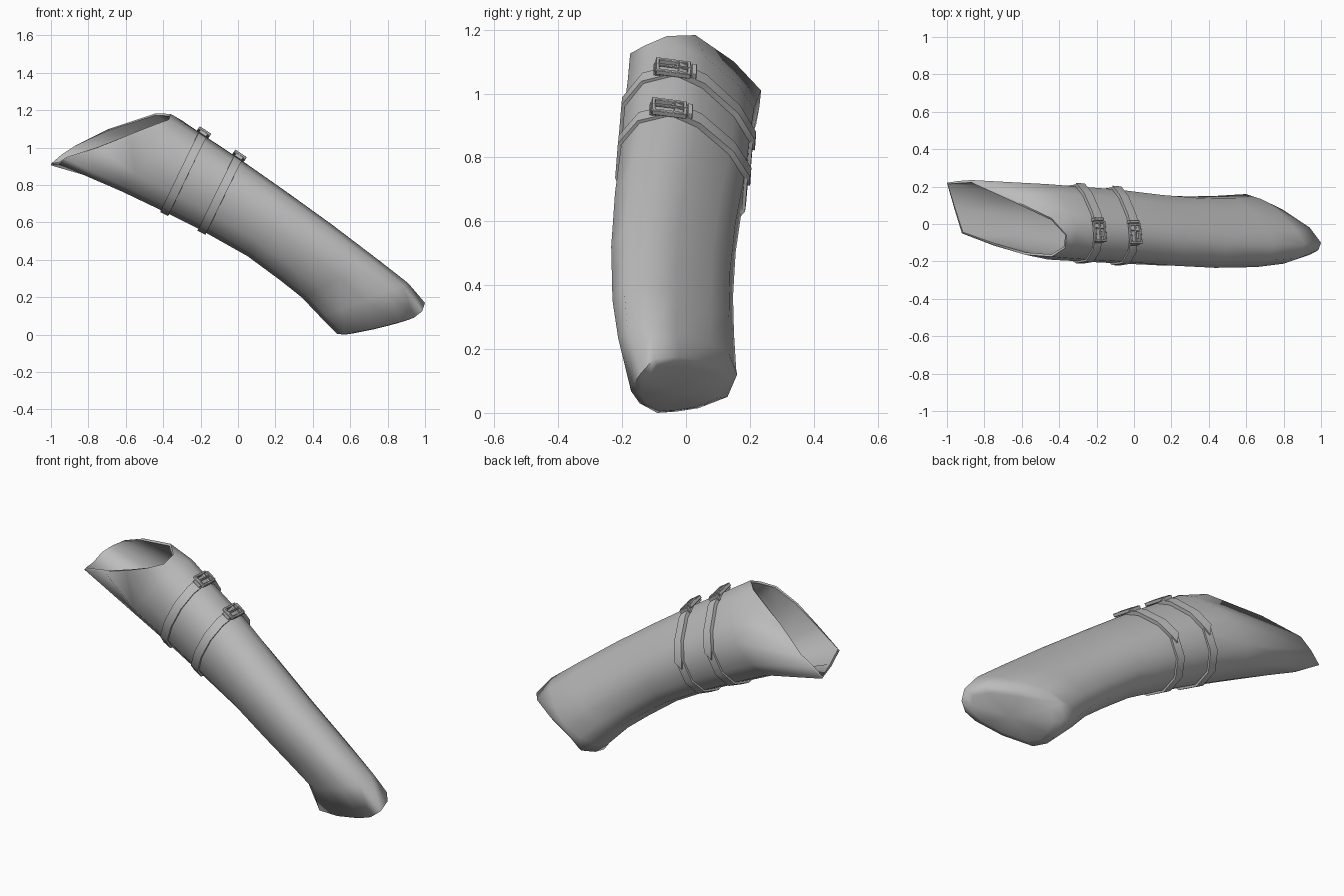
import bpy
import bmesh
import math
from mathutils import Vector, Matrix

cube = bpy.data.objects.get("Cube")
if cube:
    bpy.data.objects.remove(cube, do_unlink=True)

grey = bpy.data.materials.new("plain_grey")
grey.diffuse_color = (0.5, 0.5, 0.5, 1)
grey.use_nodes = True
grey.node_tree.nodes["Principled BSDF"].inputs["Base Color"].default_value = (0.5, 0.5, 0.5, 1)

N = 12  # points round the sleeve: top, front, underside, back


def finish(name, bm, angle=40, thickness=0, offset=0):
    mesh = bpy.data.meshes.new(name)
    bm.to_mesh(mesh)
    bm.free()
    obj = bpy.data.objects.new(name, mesh)
    bpy.context.collection.objects.link(obj)
    mesh.materials.append(grey)
    bpy.ops.object.select_all(action='DESELECT')
    bpy.context.view_layer.objects.active = obj
    obj.select_set(True)
    if thickness:
        mod = obj.modifiers.new("thickness", 'SOLIDIFY')
        mod.thickness = thickness
        mod.offset = offset
        bpy.ops.object.modifier_apply(modifier=mod.name)
    bpy.ops.object.shade_smooth_by_angle(angle=math.radians(angle))
    return obj


def spow(v, e):
    return math.copysign(abs(v) ** e, v)


def section(tx, tz, bx, bz, front, back, shear):
    """Slanted oval between a top and an underside point, leaner at the upper back."""
    pts = []
    for i in range(N):
        a = 2 * math.pi * i / N
        e = 1.4 if i > 9 else 0.92
        c, s = spow(math.cos(a), e), spow(math.sin(a), e)
        pts.append(Vector(((tx + bx) / 2 + c * (tx - bx) / 2,
                           (front + back) / 2 - s * (back - front) / 2 + c * shear,
                           (tz + bz) / 2 + c * (tz - bz) / 2)))
    return pts


def skin(bm, rows):
    """Join closed loops of vertices with quads."""
    for r, n in zip(rows, rows[1:]):
        for i in range(N):
            j = (i + 1) % N
            bm.faces.new((r[i], r[j], n[j], n[i]))


# Flared mouth rim and slanted closed end
mouth = [Vector(p) for p in (
    (-.36, -.06, 1.18), (-.37, -.13, 1.15), (-.44, -.175, 1.125), (-.58, -.165, 1.07),
    (-.75, -.115, 1.0), (-.92, -.05, .94), (-.96, .08, .912), (-1, .22, .905),
    (-.94, .23, .96), (-.87, .235, 1.01), (-.69, .15, 1.1), (-.44, .03, 1.183))]
toe = [Vector(p) for p in (
    (1, -.10, .17), (.985, -.14, .125), (.94, -.165, .09), (.87, -.172, .068),
    (.72, -.145, .03), (.57, -.09, 0), (.53, -.03, .004), (.535, .04, .015),
    (.56, .13, .05), (.60, .16, .12), (.79, .08, .16), (.94, -.02, .175))]
toe_centre = sum(toe, Vector()) / N
toe_out = Vector((.3, .2, -.93))
toe_inner = [p.lerp(toe_centre, 0.2) + toe_out * 0.012 for p in toe]

rings = [mouth,
         section(-.30, 1.145, -.62, .765, -.19, .213, -.03),
         section(-.19, 1.070, -.39, .655, -.20, .20, -.03),
         section(.00, .945, -.19, .555, -.21, .185, -.03),
         section(.25, .770, .05, .420, -.222, .155, -.045),
         section(.50, .590, .22, .295, -.225, .138, -.06),
         section(.75, .400, .34, .200, -.215, .135, -.07),
         section(.91, .275, .44, .095, -.190, .135, -.08),
         toe, toe_inner]

# Sleeve: loft through the sections, rounded over at the low end
bm = bmesh.new()
loops = [[bm.verts.new(p) for p in r] for r in rings]
skin(bm, loops)
centre = bm.verts.new(toe_centre + toe_out * 0.018)
for i in range(N):
    bm.faces.new((loops[-1][i], loops[-1][(i + 1) % N], centre))
finish("sleeve", bm, 85, 0.013, -1)


def strap_rows(k, half):
    """Three parallel loops on the sleeve around section k."""
    def step(a, b):
        return [p.lerp(q, min(0.9, half / (q - p).length)) for p, q in zip(a, b)]
    return [step(rings[k], rings[k - 1]), rings[k], step(rings[k], rings[k + 1])]


def strap(name, k):
    bm = bmesh.new()
    skin(bm, [[bm.verts.new(p) for p in r] for r in strap_rows(k, 0.024)])
    finish(name, bm, 50, 0.011, 1)


def strap_tail(name, k):
    """Overlapping strap end with a pointed tip on the back."""
    bm = bmesh.new()
    src = strap_rows(k, 0.027)
    rows = [[bm.verts.new(r[i % N]) for i in range(9, 13)] for r in src]
    tip = bm.verts.new(src[1][9].lerp(src[1][8], 0.35))
    for r, n in zip(rows, rows[1:]):
        for i in range(3):
            bm.faces.new((r[i], r[i + 1], n[i + 1], n[i]))
        bm.faces.new((tip, r[0], n[0]))
    finish(name, bm, 50, 0.019, 1)


def buckle(name, k):
    """Frame, prong and keeper loop; local x runs along the sleeve."""
    along = rings[k + 1][0] - rings[k - 1][0]
    along.y = 0
    along.normalize()
    side = Vector((0, 1, 0))
    out = along.cross(side)
    frame = Matrix((along, side, out)).transposed().to_4x4()
    frame.translation = rings[k][0] + out * 0.012 - side * 0.01
    frame = frame @ Matrix.Rotation(math.radians(-9), 4, 'X')
    bm = bmesh.new()
    bars = [((s * .031, 0, 0), (.012, .11, .018)) for s in (-1, 1)]
    bars += [((0, s * .05, 0), (.06, .012, .018)) for s in (-1, 1)]
    bars += [((0, 0, .006), (.009, .10, .009)),
             ((0, 0, -.012), (.046, .12, .02)),
             ((0, .066, -.010), (.06, .016, .034))]
    for pos, size in bars:
        bmesh.ops.create_cube(bm, size=1, matrix=frame @ Matrix.Translation(pos)
                              @ Matrix.Diagonal((*size, 1)))
    obj = finish(name, bm, 30)
    bevel = obj.modifiers.new("soft_edges", 'BEVEL')
    bevel.width = 0.002
    bevel.segments = 1


# Two buckled straps
for label, k in (("upper", 2), ("lower", 3)):
    strap(label + "_strap", k)
    strap_tail(label + "_strap_tail", k)
    buckle(label + "_buckle", k)
